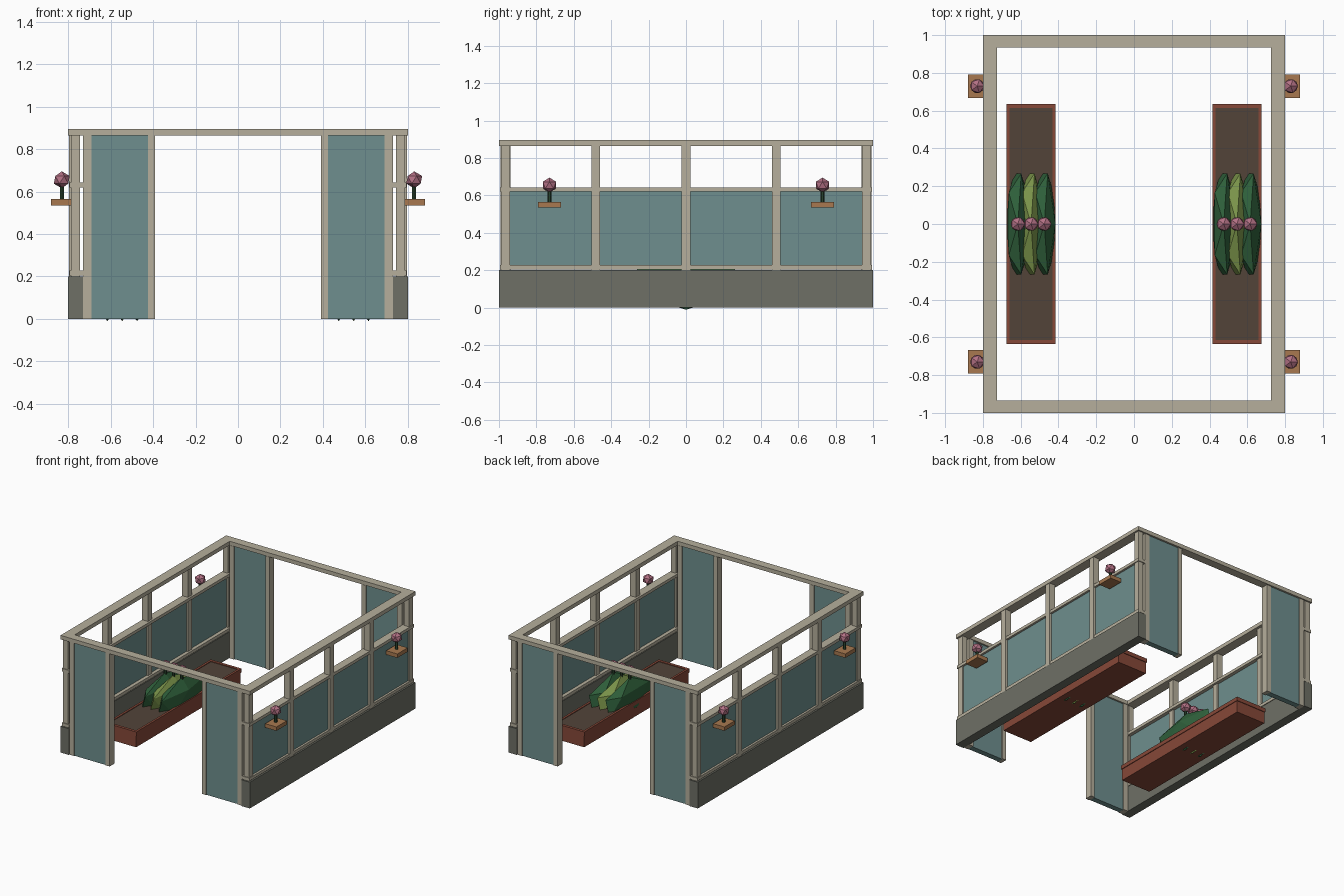
import bpy, bmesh
from mathutils import Matrix, Vector

cube = bpy.data.objects.get("Cube")
if cube:
    bpy.data.objects.remove(cube, do_unlink=True)


def material(name, rgb):
    # Flat colour given in sRGB, stored as linear values
    lin = [(c / 255 / 12.92) if c < 11 else ((c / 255 + 0.055) / 1.055) ** 2.4 for c in rgb]
    m = bpy.data.materials.new(name)
    m.use_nodes = True
    m.diffuse_color = (*lin, 1)
    bsdf = next(n for n in m.node_tree.nodes if n.type == "BSDF_PRINCIPLED")
    bsdf.inputs["Base Color"].default_value = (*lin, 1)
    return m


FRAME = material("pale frame", (182, 175, 156))
GLASS = material("teal glass", (110, 143, 142))
STONE = material("grey stone", (110, 112, 102))
BRICK = material("red brick", (134, 72, 56))
SOIL = material("dark soil", (82, 68, 57))
WOOD = material("tan wood", (168, 121, 80))
LEAF = material("deep green", (48, 98, 60))
LIGHT_LEAF = material("light green", (126, 152, 76))
STEM = material("stem green", (42, 68, 46))
PETAL = material("rose pink", (178, 112, 132))


def finish(name, bm, mat):
    mesh = bpy.data.meshes.new(name)
    bm.to_mesh(mesh)
    bm.free()
    mesh.materials.append(mat)
    obj = bpy.data.objects.new(name, mesh)
    bpy.context.scene.collection.objects.link(obj)
    return obj


def box(name, x, y, z, mat):
    # Box from (low, high) ranges; ranges may be mirrored
    lo, hi = Vector((min(x), min(y), min(z))), Vector((max(x), max(y), max(z)))
    bm = bmesh.new()
    bmesh.ops.create_cube(bm, size=1)
    bmesh.ops.scale(bm, vec=hi - lo, verts=bm.verts)
    bmesh.ops.translate(bm, vec=(lo + hi) / 2, verts=bm.verts)
    return finish(name, bm, mat)


def faceted_ball(name, centre, radii, mat):
    bm = bmesh.new()
    bmesh.ops.create_icosphere(bm, subdivisions=1, radius=1)
    bmesh.ops.scale(bm, vec=radii, verts=bm.verts)
    bmesh.ops.translate(bm, vec=centre, verts=bm.verts)
    return finish(name, bm, mat)


def flower(name, x, y, bottom, centre_z):
    bm = bmesh.new()
    bmesh.ops.create_cone(bm, cap_ends=True, segments=6, radius1=0.011, radius2=0.011,
                          depth=centre_z - bottom,
                          matrix=Matrix.Translation((x, y, (bottom + centre_z) / 2)))
    finish(name + "_stem", bm, STEM)
    faceted_ball(name + "_bloom", (x, y, centre_z), (0.042, 0.042, 0.04), PETAL)


def span(s, a, b):
    return (s * a, s * b)


# Top frame
TOP = (0.865, 0.895)
for s, end in ((-1, "front"), (1, "back")):
    box(end + "_top_beam", (-0.8, 0.8), span(s, 0.935, 1), TOP, FRAME)

for s, side in ((-1, "right"), (1, "left")):
    box(side + "_top_beam", span(s, 0.725, 0.8), (-0.935, 0.935), TOP, FRAME)

    # Side wall: base, glass, rails and posts
    box(side + "_base_wall", span(s, 0.73, 0.8), (-1, 1), (0, 0.2), STONE)
    box(side + "_glass", span(s, 0.757, 0.777), (-0.94, 0.94), (0.225, 0.625), GLASS)
    for z, label in ((0.205, "lower"), (0.62, "upper")):
        box(f"{side}_{label}_rail", span(s, 0.73, 0.793), (-0.995, 0.995), (z, z + 0.023), FRAME)
    for i in range(5):
        y = (i - 2) * 0.4825
        outer = 0.796 if 0 < i < 4 else 0.787
        box(f"{side}_post_{i + 1}", span(s, 0.745, outer), (y - 0.024, y + 0.024), (0.2, 0.865), FRAME)

    # End panels with edge strips
    for t, end in ((-1, "front"), (1, "back")):
        name = f"{end}_{side}_panel"
        box(name, span(s, 0.42, 0.695), span(t, 0.945, 0.988), (0, 0.863), GLASS)
        box(name + "_inner_strip", span(s, 0.39, 0.425), span(t, 0.937, 0.993), (0, 0.863), FRAME)
        box(name + "_outer_strip", span(s, 0.69, 0.73), span(t, 0.937, 0.993), (0, 0.863), FRAME)

        # Outside shelf with a potted bloom
        y = t * 0.73
        shelf = f"{end}_{side}_shelf"
        box(shelf, span(s, 0.785, 0.88), (y - 0.0625, y + 0.0625), (0.535, 0.565), WOOD)
        flower(shelf + "_flower", s * 0.83, y, 0.565, 0.655)

    # Planting bed: trough, rim and soil
    box(side + "_trough", span(s, 0.42, 0.67), (-0.63, 0.63), (0, 0.1), BRICK)
    for a, b, label in ((0.415, 0.432, "inner"), (0.658, 0.675, "outer")):
        box(f"{side}_{label}_rim", span(s, a, b), (-0.635, 0.635), (0.09, 0.12), BRICK)
    for t, end in ((-1, "front"), (1, "back")):
        box(f"{side}_{end}_rim", span(s, 0.43, 0.66), span(t, 0.613, 0.635), (0.09, 0.12), BRICK)
    box(side + "_soil", span(s, 0.43, 0.66), (-0.615, 0.615), (0.095, 0.115), SOIL)

    # Faceted plants and their blooms
    for i, mat in enumerate((LEAF, LIGHT_LEAF, LEAF)):
        x = s * (0.475 + 0.07 * i)
        faceted_ball(f"{side}_plant_{i + 1}", (x, 0, 0.135), (0.066, 0.315, 0.146), mat)
        flower(f"{side}_plant_{i + 1}_flower", x, 0, 0.25, 0.335)
